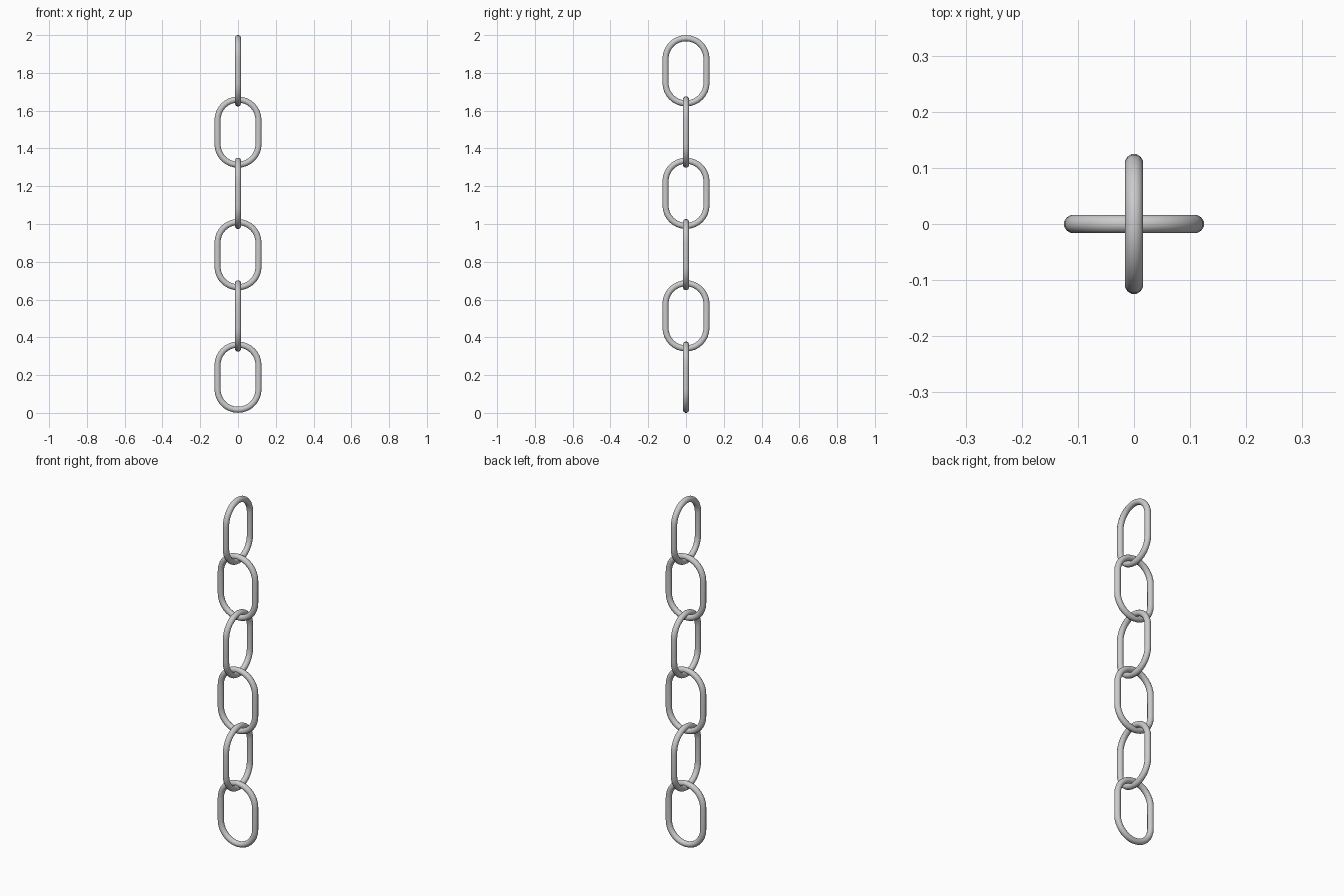
import bpy, bmesh
from math import sin, cos, pi

if "Cube" in bpy.data.objects:
    bpy.data.objects.remove(bpy.data.objects["Cube"])

COUNT = 6
LENGTH = 0.378                      # outer link height
PITCH = (2.0 - LENGTH) / (COUNT - 1)
HALF_W = 0.125                      # outer half width
TUBE = 0.0165                       # wire radius
SIDES, ARC = 12, 16


def link_mesh():
    """Stadium-shaped link in the XZ plane, centred on its origin."""
    r = HALF_W - TUBE
    half_straight = LENGTH / 2 - HALF_W
    # centreline points with outward normals
    path = []
    for start, dz in ((0, half_straight), (pi, -half_straight)):
        for i in range(ARC + 1):
            a = start + pi * i / ARC
            path.append((r * cos(a), dz + r * sin(a), cos(a), sin(a)))
    bm = bmesh.new()
    rings = []
    for x, z, nx, nz in path:
        ring = []
        for k in range(SIDES):
            b = 2 * pi * (k + 0.5) / SIDES
            d = TUBE * cos(b)
            ring.append(bm.verts.new((x + nx * d, TUBE * sin(b), z + nz * d)))
        rings.append(ring)
    for i, ring in enumerate(rings):
        nxt = rings[(i + 1) % len(rings)]
        for k in range(SIDES):
            j = (k + 1) % SIDES
            bm.faces.new((ring[k], ring[j], nxt[j], nxt[k])).smooth = True
    bmesh.ops.recalc_face_normals(bm, faces=bm.faces)
    mesh = bpy.data.meshes.new("chain_link")
    bm.to_mesh(mesh)
    bm.free()
    return mesh


# Interlocked links, each turned a quarter from the one below
mesh = link_mesh()
for i in range(COUNT):
    link = bpy.data.objects.new(f"chain_link_{i + 1}", mesh)
    link.location.z = LENGTH / 2 + i * PITCH
    link.rotation_euler.z = (i % 2) * pi / 2
    bpy.context.collection.objects.link(link)
